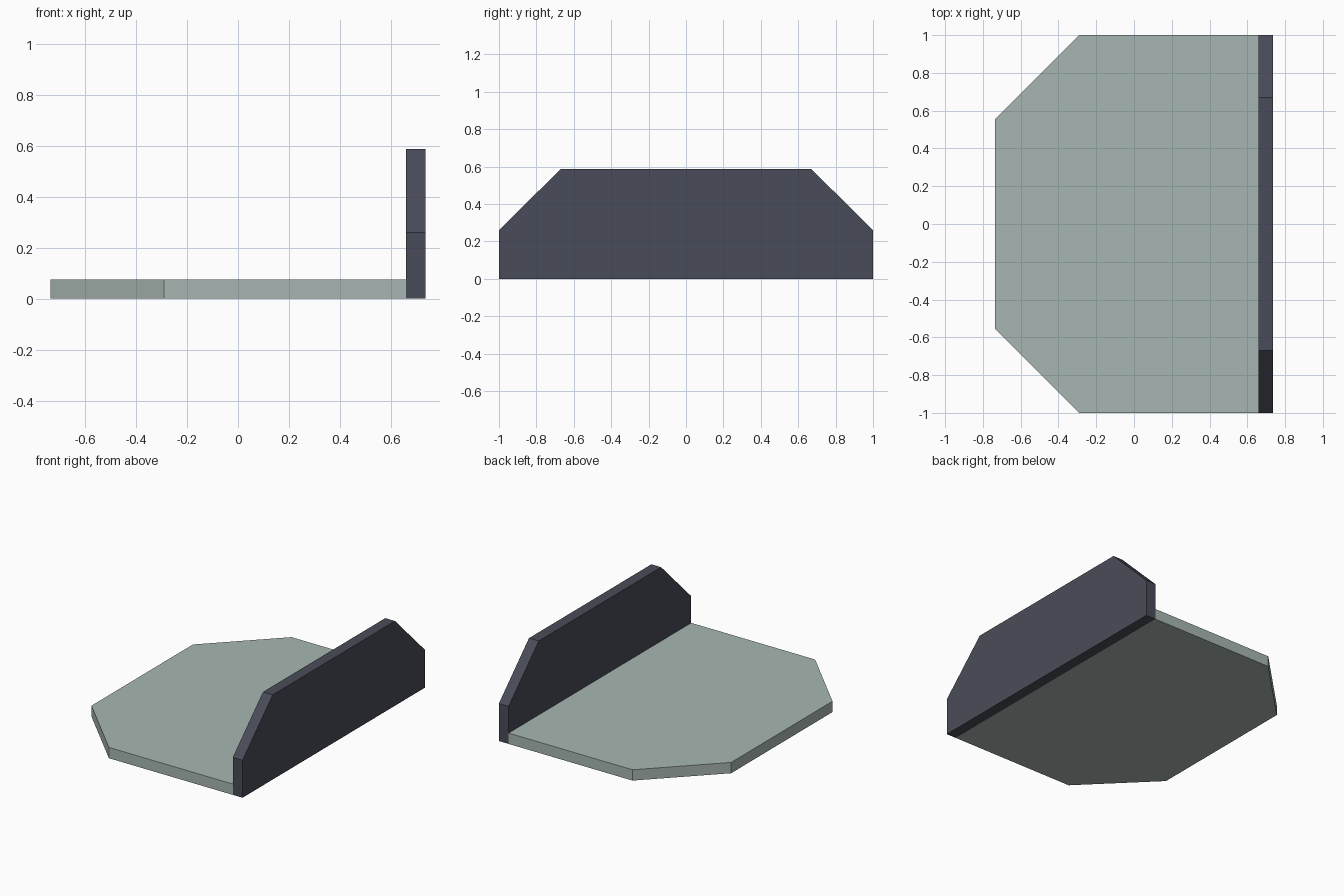
import bpy
import bmesh
from mathutils import Vector

cube = bpy.data.objects.get("Cube")
if cube:
    bpy.data.objects.remove(cube, do_unlink=True)


def make_material(name, rgb):
    mat = bpy.data.materials.new(name)
    mat.use_nodes = True
    color = (*rgb, 1.0)
    mat.diffuse_color = color
    mat.node_tree.nodes["Principled BSDF"].inputs["Base Color"].default_value = color
    return mat


def make_panel(name, outline, thickness, mat):
    """Extrude a flat outline along the given thickness vector."""
    bm = bmesh.new()
    face = bm.faces.new([bm.verts.new(p) for p in outline])
    extruded = bmesh.ops.extrude_face_region(bm, geom=[face])["geom"]
    moved = [v for v in extruded if isinstance(v, bmesh.types.BMVert)]
    bmesh.ops.translate(bm, verts=moved, vec=Vector(thickness))
    bmesh.ops.recalc_face_normals(bm, faces=bm.faces)
    mesh = bpy.data.meshes.new(name)
    bm.to_mesh(mesh)
    bm.free()
    mesh.materials.append(mat)
    obj = bpy.data.objects.new(name, mesh)
    bpy.context.collection.objects.link(obj)
    return obj


def mirrored(half):
    """Complete a (y, offset) half outline across y = 0."""
    return half + [(-y, d) for y, d in reversed(half)]


THICK = 0.075
EDGE = 0.735
INNER = EDGE - THICK

pale = make_material("pale grey green", (0.39, 0.47, 0.445))
slate = make_material("dark slate", (0.066, 0.073, 0.098))

# Floor plate with two clipped corners
floor = mirrored([(1.0, INNER), (1.0, -0.29), (0.555, -EDGE)])
make_panel("floor_plate", [(x, y, 0) for y, x in floor], (0, 0, THICK), pale)

# Upright wall with two clipped top corners
wall = mirrored([(1.0, 0), (1.0, 0.26), (0.67, 0.587)])
make_panel("side_wall", [(INNER, y, z) for y, z in wall], (THICK, 0, 0), slate)
